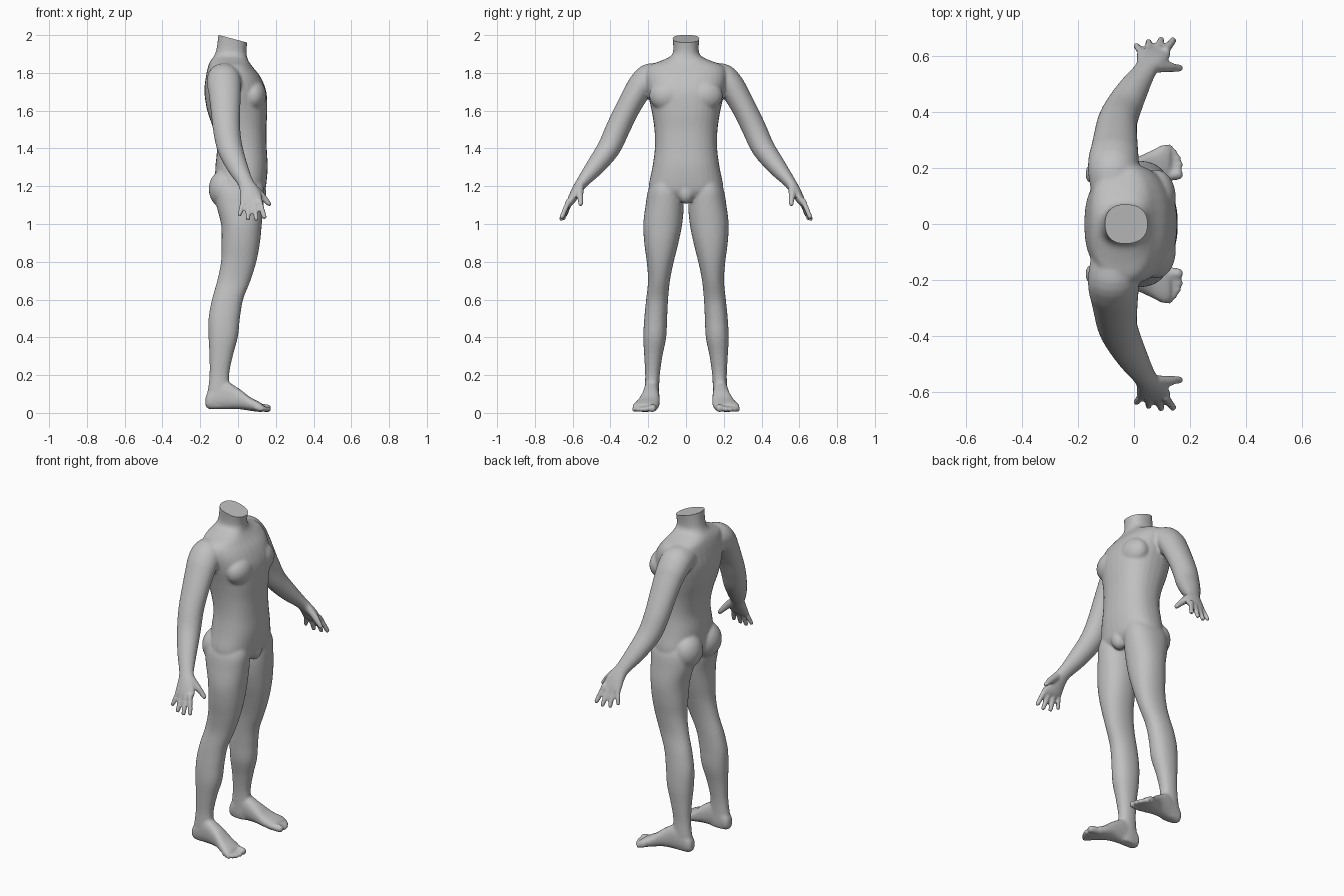
import bpy, bmesh, math
from mathutils import Vector

if "Cube" in bpy.data.objects:
    bpy.data.objects.remove(bpy.data.objects["Cube"])

bm = bmesh.new()
SEG = 32


def smooth_rows(rows, steps=4):
    """Catmull-Rom interpolation of rows of numbers."""
    out = []
    for i in range(len(rows) - 1):
        a, b, c, d = (rows[max(i - 1, 0)], rows[i], rows[i + 1], rows[min(i + 2, len(rows) - 1)])
        for k in range(steps):
            t = k / steps
            out.append([0.5 * (2 * q + (r - p) * t + (2 * p - 5 * q + 4 * r - s) * t * t
                               + (3 * q - p - 3 * r + s) * t ** 3)
                        for p, q, r, s in zip(a, b, c, d)])
    out.append(list(rows[-1]))
    return out


def loft(rings, side=1, n=2.2):
    """Skin closed rings given as (centre, u radius vector, v radius vector)."""
    loops = []
    for c, u, v in rings:
        loop = []
        for k in range(SEG):
            a = 2 * math.pi * k / SEG
            ca, sa = math.cos(a), math.sin(a)
            p = (c + u * math.copysign(abs(ca) ** (2 / n), ca)
                 + v * math.copysign(abs(sa) ** (2 / n), sa))
            loop.append(bm.verts.new((p.x, p.y * side, p.z)))
        loops.append(loop)
    for a, b in zip(loops, loops[1:]):
        for k in range(SEG):
            j = (k + 1) % SEG
            bm.faces.new((a[k], a[j], b[j], b[k]))
    bm.faces.new(loops[0][::-1])
    bm.faces.new(loops[-1])


def upright(rows, side=1, n=2.2):
    """Rows of z, x0, x1, y0, y1."""
    loft([(Vector(((x0 + x1) / 2, (y0 + y1) / 2, z)), Vector(((x1 - x0) / 2, 0, 0)),
           Vector((0, (y1 - y0) / 2, 0))) for z, x0, x1, y0, y1 in smooth_rows(rows)], side, n)


def limb(rows, side):
    """Rows of x, y, z, thickness radius, depth radius along a path."""
    rows = smooth_rows(rows)
    pts = [Vector(r[:3]) for r in rows]
    rings = []
    for i, r in enumerate(rows):
        t = (pts[min(i + 1, len(pts) - 1)] - pts[max(i - 1, 0)]).normalized()
        u = Vector((1, 0, 0))
        u = (u - t * u.dot(t)).normalized()
        rings.append((pts[i], u * r[4], t.cross(u) * r[3]))
    loft(rings, side, 2.0)


def digit(a, b, r0, r1, side):
    """Tapered finger or toe with a rounded tip."""
    a, b = Vector(a), Vector(b)
    rows = []
    for t, f in ((0, 1), (0.5, 1.0), (0.85, 1), (0.95, 0.8), (1, 0.4)):
        r = (r0 + (r1 - r0) * t) * f
        rows.append((*a.lerp(b, t), r, r))
    limb(rows, side)


def ball(c, r, side=1):
    res = bmesh.ops.create_uvsphere(bm, u_segments=24, v_segments=16, radius=1)
    for v in res["verts"]:
        v.co = Vector((c[0] + v.co.x * r[0], c[1] * side + v.co.y * r[1], c[2] + v.co.z * r[2]))


# Torso and neck: z, back x, front x, half width
torso = [(1.13, -.07, .11, .10), (1.16, -.105, .135, .18), (1.2, -.12, .148, .197),
         (1.3, -.12, .157, .178), (1.4, -.112, .152, .165), (1.5, -.13, .15, .167),
         (1.6, -.163, .155, .182), (1.7, -.178, .15, .205), (1.78, -.17, .118, .215),
         (1.835, -.158, .075, .2), (1.865, -.145, .055, .13), (1.89, -.127, .047, .08),
         (1.93, -.113, .045, .067), (2.04, -.1, .062, .077)]
upright([(z, a, b, -w, w) for z, a, b, w in torso], n=2.35)

# Groin
ball((.105, 0, 1.165), (.045, .045, .058))

for s in (1, -1):
    # Chest and buttock
    ball((.08, .095, 1.68), (.07, .1, .085), s)
    ball((-.075, .09, 1.185), (.08, .092, .1), s)

    # Leg
    upright([(1.24, -.11, .12, .05, .17), (1.18, -.125, .138, .02, .2),
             (1.1, -.115, .135, .012, .214), (1.0, -.09, .126, .02, .226),
             (.9, -.087, .116, .04, .221), (.8, -.09, .097, .065, .208),
             (.7, -.11, .066, .085, .201), (.6, -.138, .027, .095, .211),
             (.5, -.156, .01, .1, .221), (.4, -.156, -.001, .105, .226),
             (.3, -.151, -.028, .125, .221), (.2, -.151, -.047, .139, .216),
             (.12, -.16, -.04, .142, .218), (.06, -.174, -.03, .142, .215),
             (.025, -.165, -.04, .148, .208)], s)

    # Foot: x, y0, y1, z0, z1
    foot = smooth_rows([(-.172, .16, .2, .035, .085), (-.15, .145, .213, .02, .12),
                        (-.08, .143, .223, .02, .17), (0, .14, .236, .02, .132),
                        (.06, .14, .262, .012, .086), (.105, .147, .283, .006, .062),
                        (.13, .155, .28, .005, .048)])
    loft([(Vector((x, (a + b) / 2, (c + d) / 2)), Vector((0, (b - a) / 2, 0)),
           Vector((0, 0, (d - c) / 2))) for x, a, b, c, d in foot], s, 2.4)

    # Toes
    for y0, y1, x1, r in ((.172, .18, .174, .02), (.203, .213, .175, .014), (.226, .237, .168, .013),
                          (.247, .257, .155, .013), (.266, .274, .138, .013)):
        digit((.09, y0, .03), (x1, y1, r + .003), r * 1.1, r, s)

    # Arm and palm
    limb([(-.07, .1, 1.775, .07, .08), (-.074, .185, 1.767, .084, .09),
          (-.073, .232, 1.735, .075, .09), (-.07, .265, 1.69, .068, .085),
          (-.066, .315, 1.6, .064, .078), (-.06, .363, 1.5, .064, .072),
          (-.042, .41, 1.4, .061, .067), (-.002, .484, 1.3, .049, .055),
          (.04, .55, 1.22, .032, .042), (.06, .583, 1.17, .027, .053),
          (.07, .61, 1.12, .021, .062), (.072, .622, 1.1, .012, .05)], s)

    # Fingers and thumb
    for a, b, r in (((.112, .618, 1.13), (.143, .662, 1.025), .015),
                    ((.085, .618, 1.12), (.098, .665, 1.015), .015),
                    ((.056, .615, 1.12), (.052, .655, 1.018), .015),
                    ((.03, .608, 1.13), (.006, .642, 1.04), .014)):
        digit(a, b, r, r * .85, s)
    limb([(.075, .56, 1.2, .02, .022), (.12, .562, 1.155, .019, .02),
          (.148, .558, 1.125, .015, .016), (.168, .558, 1.102, .012, .012),
          (.173, .558, 1.096, .006, .006)], s)

# Fuse all parts into one smooth skin
bmesh.ops.recalc_face_normals(bm, faces=bm.faces[:])
raw = bpy.data.meshes.new("body_raw")
bm.to_mesh(raw)
bm.free()
body = bpy.data.objects.new("body", raw)
bpy.context.collection.objects.link(body)
remesh = body.modifiers.new("fuse", 'REMESH')
remesh.mode = 'VOXEL'
remesh.voxel_size = 0.0075
relax = body.modifiers.new("relax", 'SMOOTH')
relax.factor = 0.5
relax.iterations = 6
deps = bpy.context.evaluated_depsgraph_get()
skin = bpy.data.meshes.new_from_object(body.evaluated_get(deps))
body.modifiers.clear()
body.data = skin
bpy.data.meshes.remove(raw)

# Slanted flat cut across the neck
bm = bmesh.new()
bm.from_mesh(skin)
bmesh.ops.bisect_plane(bm, geom=bm.verts[:] + bm.edges[:] + bm.faces[:],
                       plane_co=(-.1, 0, 2.0), plane_no=(.04, 0, .15), clear_outer=True)
bmesh.ops.holes_fill(bm, edges=[e for e in bm.edges if e.is_boundary], sides=0)
bm.to_mesh(skin)
bm.free()

# Single grey colour
grey = bpy.data.materials.new("plain_grey")
grey.diffuse_color = (.53, .53, .53, 1)
grey.use_nodes = True
grey.node_tree.nodes["Principled BSDF"].inputs["Base Color"].default_value = grey.diffuse_color
skin.materials.clear()
skin.materials.append(grey)

bpy.context.view_layer.objects.active = body
body.select_set(True)
bpy.ops.object.shade_smooth_by_angle(angle=math.radians(40))
